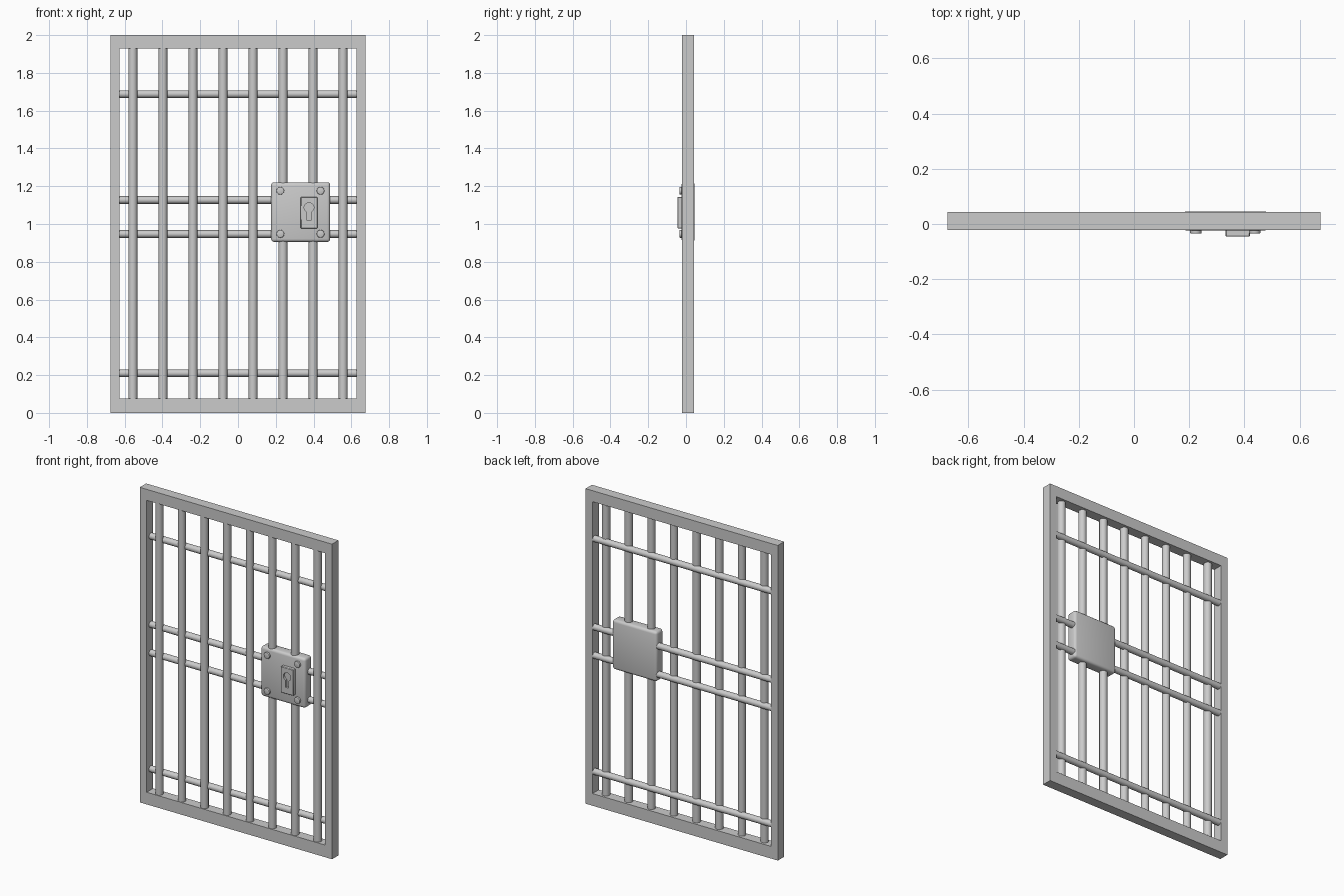
import bpy, bmesh, math
from mathutils import Matrix

if "Cube" in bpy.data.objects:
    bpy.data.objects.remove(bpy.data.objects["Cube"])

FW, FH = 0.675, 2.0            # outer half width, height
IW, IZ0, IZ1 = 0.627, 0.077, 1.93   # inner opening
Y0, Y1 = -0.021, 0.043         # frame front and back


def finish(bm, name, smooth=False):
    bmesh.ops.recalc_face_normals(bm, faces=bm.faces)
    me = bpy.data.meshes.new(name)
    bm.to_mesh(me)
    bm.free()
    ob = bpy.data.objects.new(name, me)
    bpy.context.collection.objects.link(ob)
    if smooth:
        bpy.ops.object.select_all(action='DESELECT')
        ob.select_set(True)
        bpy.context.view_layer.objects.active = ob
        bpy.ops.object.shade_smooth_by_angle(angle=math.radians(40))
    return ob


def box(name, x, y, z, bevel=0.0, segments=3):
    bm = bmesh.new()
    size = [b - a for a, b in (x, y, z)]
    mid = [(a + b) / 2 for a, b in (x, y, z)]
    bmesh.ops.create_cube(bm, size=1, matrix=Matrix.Translation(mid) @ Matrix.Diagonal((*size, 1)))
    if bevel:
        bmesh.ops.bevel(bm, geom=bm.edges[:], offset=bevel, segments=segments,
                        profile=0.5, affect='EDGES')
    return finish(bm, name, bool(bevel))


def rod(name, center, radius, length, axis, sides=16, bevel=0.0):
    rot = {'X': Matrix.Rotation(math.pi / 2, 4, 'Y'),
           'Y': Matrix.Rotation(math.pi / 2, 4, 'X'),
           'Z': Matrix.Identity(4)}[axis]
    bm = bmesh.new()
    bmesh.ops.create_cone(bm, cap_ends=True, segments=sides, radius1=radius, radius2=radius,
                          depth=length, matrix=Matrix.Translation(center) @ rot)
    if bevel:
        rims = [e for e in bm.edges if any(len(f.verts) > 4 for f in e.link_faces)]
        bmesh.ops.bevel(bm, geom=rims, offset=bevel, segments=2, profile=0.5, affect='EDGES')
    return finish(bm, name, True)


# Outer frame: rectangular ring
bm = bmesh.new()
def ring(w, z0, z1, y):
    return [bm.verts.new((x, y, z)) for x, z in ((-w, z0), (w, z0), (w, z1), (-w, z1))]
loops = [ring(FW, 0, FH, Y0), ring(FW, 0, FH, Y1), ring(IW, IZ0, IZ1, Y1), ring(IW, IZ0, IZ1, Y0)]
for k in range(4):
    a, b = loops[k], loops[(k + 1) % 4]
    for i in range(4):
        j = (i + 1) % 4
        bm.faces.new((a[i], a[j], b[j], b[i]))
finish(bm, "door_frame")

# Upright bars
for i in range(8):
    rod("upright_bar", ((i - 3.5) * 0.159, 0.006, (IZ0 + IZ1) / 2), 0.024, IZ1 - IZ0, 'Z')

# Cross bars
for z in (0.21, 0.947, 1.127, 1.688):
    rod("cross_bar", (0, 0.022, z), 0.02, 2 * IW, 'X')

# Lock case
box("lock_case", (0.175, 0.488), (-0.024, 0.046), (0.905, 1.221), 0.016)

# Rivets
for x in (0.224, 0.437):
    for z in (0.948, 1.176):
        rod("rivet", (x, -0.026, z), 0.021, 0.018, 'Y', 12, 0.004)

# Keyhole plate with sunken keyhole
plate = box("keyhole_plate", (0.332, 0.42), (-0.046, -0.015), (0.977, 1.143), 0.003, 1)
kx, kz, r, hw, bottom = 0.376, 1.087, 0.026, 0.011, 1.018
bm = bmesh.new()
a0 = math.asin(hw / r)
pts = [(kx + hw, bottom), (kx - hw, bottom)]
for i in range(17):
    a = -math.pi / 2 - a0 - (2 * math.pi - 2 * a0) * i / 16
    pts.append((kx + r * math.cos(a), kz + r * math.sin(a)))
face = bm.faces.new([bm.verts.new((x, -0.06, z)) for x, z in pts])
out = bmesh.ops.extrude_face_region(bm, geom=[face])
bmesh.ops.translate(bm, vec=(0, 0.028, 0),
                    verts=[v for v in out["geom"] if isinstance(v, bmesh.types.BMVert)])
cutter = finish(bm, "keyhole_cutter")
cutter.hide_render = True
cutter.hide_viewport = True
mod = plate.modifiers.new("keyhole", 'BOOLEAN')
mod.operation = 'DIFFERENCE'
mod.solver = 'EXACT'
mod.object = cutter
